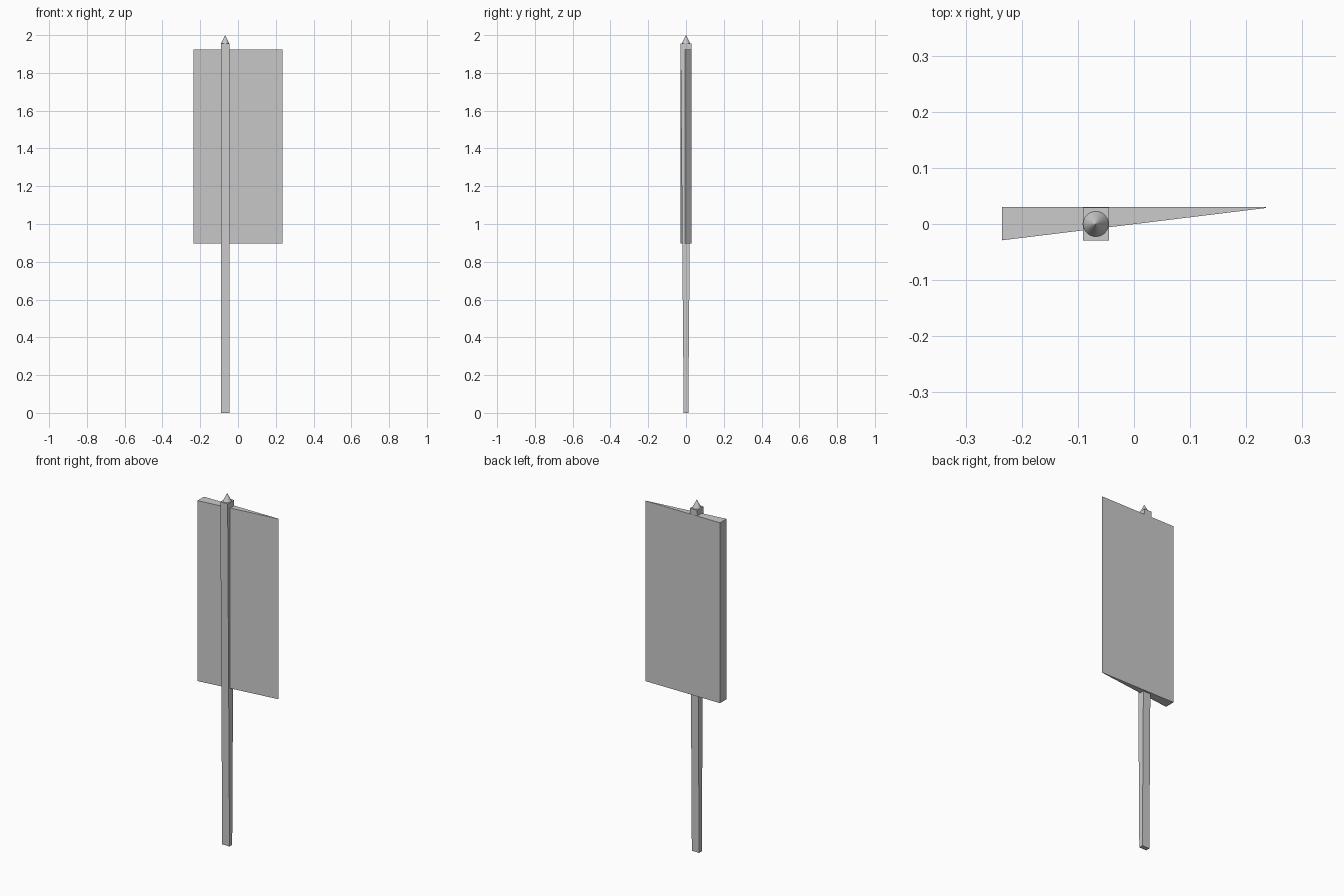
import bpy, bmesh

if "Cube" in bpy.data.objects:
    bpy.data.objects.remove(bpy.data.objects["Cube"])

POLE_X = -0.068


def loft(name, bottom, top, z0, z1):
    """Solid between two matching outlines at heights z0 and z1."""
    bm = bmesh.new()
    lo = [bm.verts.new((x, y, z0)) for x, y in bottom]
    hi = [bm.verts.new((x, y, z1)) for x, y in top]
    n = len(lo)
    bm.faces.new(lo[::-1])
    bm.faces.new(hi)
    for i in range(n):
        j = (i + 1) % n
        bm.faces.new((lo[i], lo[j], hi[j], hi[i]))
    bmesh.ops.recalc_face_normals(bm, faces=bm.faces)
    mesh = bpy.data.meshes.new(name)
    bm.to_mesh(mesh)
    bm.free()
    obj = bpy.data.objects.new(name, mesh)
    bpy.context.collection.objects.link(obj)
    return obj


def rect(hx, hy):
    return [(POLE_X + sx * hx, sy * hy) for sx, sy in ((-1, -1), (1, -1), (1, 1), (-1, 1))]


# Square pole, deeper towards the top
loft("pole", rect(0.023, 0.012), rect(0.023, 0.029), 0, 1.955)

# Wedge-shaped panel, thick on the left and thin on the right
wedge = [(-0.235, -0.029), (0.235, 0.0285), (0.235, 0.03), (-0.235, 0.03)]
loft("panel", wedge, wedge, 0.897, 1.923)

# Pointed cap on the pole
bpy.ops.mesh.primitive_cone_add(vertices=32, radius1=0.0235, radius2=0, depth=0.047,
                                location=(POLE_X, 0, 1.9765))
bpy.context.object.name = "pole_tip"
